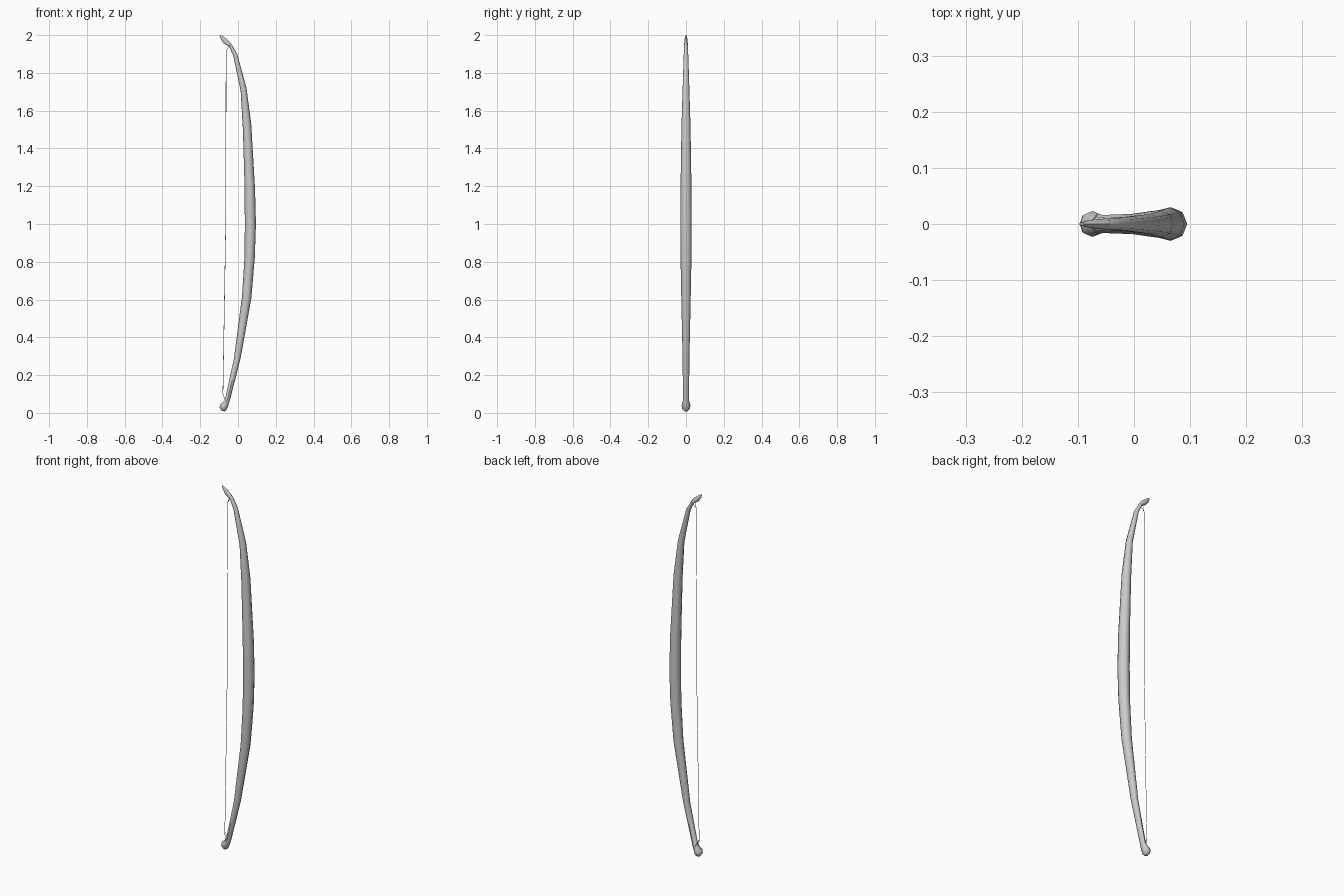
import bpy, bmesh, math
from mathutils import Vector

if "Cube" in bpy.data.objects:
    bpy.data.objects.remove(bpy.data.objects["Cube"])

SIDES = 8


def loft(name, rings):
    """Skin a list of closed rings and cap both ends."""
    bm = bmesh.new()
    loops = [[bm.verts.new(p) for p in ring] for ring in rings]
    n = len(loops[0])
    for a, b in zip(loops, loops[1:]):
        for i in range(n):
            j = (i + 1) % n
            bm.faces.new((a[i], a[j], b[j], b[i]))
    bm.faces.new(loops[0][::-1])
    bm.faces.new(loops[-1])
    bmesh.ops.recalc_face_normals(bm, faces=bm.faces)
    mesh = bpy.data.meshes.new(name)
    bm.to_mesh(mesh)
    bm.free()
    ob = bpy.data.objects.new(name, mesh)
    bpy.context.collection.objects.link(ob)
    return ob


def limb_ring(ix, iz, ox, oz, w):
    """Oval section between an inner and an outer edge point, half width w."""
    inner, outer = Vector((ix, 0, iz)), Vector((ox, 0, oz))
    mid, half = (inner + outer) / 2, (outer - inner) / 2
    angles = [2 * math.pi * k / SIDES for k in range(SIDES)]
    return [mid + half * math.cos(a) + Vector((0, w * math.sin(a), 0)) for a in angles]


# Bow stave: inner x, inner z, outer x, outer z, half width in y
sections = [
    (-0.087, 0.012, -0.070, 0.008, 0.010),
    (-0.097, 0.027, -0.060, 0.016, 0.021),
    (-0.096, 0.043, -0.053, 0.036, 0.023),
    (-0.070, 0.066, -0.042, 0.070, 0.016),
    (-0.022, 0.285, 0.014, 0.290, 0.018),
    (0.021, 0.615, 0.071, 0.610, 0.025),
    (0.035, 0.830, 0.089, 0.825, 0.029),
    (0.036, 1.000, 0.095, 1.000, 0.030),
    (0.035, 1.190, 0.090, 1.190, 0.029),
    (0.026, 1.500, 0.070, 1.530, 0.024),
    (0.014, 1.705, 0.045, 1.720, 0.018),
    (-0.025, 1.890, -0.004, 1.900, 0.012),
    (-0.046, 1.938, -0.034, 1.952, 0.010),
    (-0.076, 1.957, -0.051, 1.972, 0.009),
    (-0.092, 1.980, -0.074, 1.990, 0.006),
    (-0.098, 1.998, -0.089, 2.000, 0.002),
]
stave = loft("bow_stave", [limb_ring(*s) for s in sections])
stave.data.shade_smooth()
bpy.context.view_layer.objects.active = stave
stave.select_set(True)
bpy.ops.object.shade_smooth_by_angle(angle=math.radians(50))


def cord(name, points, r=0.0015):
    """Thin four-sided cord running roughly vertically."""
    corners = ((r, 0), (0, r), (-r, 0), (0, -r))
    return loft(name, [[Vector(p) + Vector((cx, cy, 0)) for cx, cy in corners] for p in points])


# Bowstring, and the loops that straddle each limb tip
cord("bowstring", [(-0.080, 0, 0.10), (-0.065, 0, 1.0), (-0.063, 0, 1.915)])
for side, label in ((1, "back"), (-1, "front")):
    cord("lower_loop_" + label, [(-0.066, side * 0.016, 0.062), (-0.080, 0, 0.10)])
    cord("upper_loop_" + label, [(-0.063, 0, 1.915), (-0.046, side * 0.009, 1.947)])
